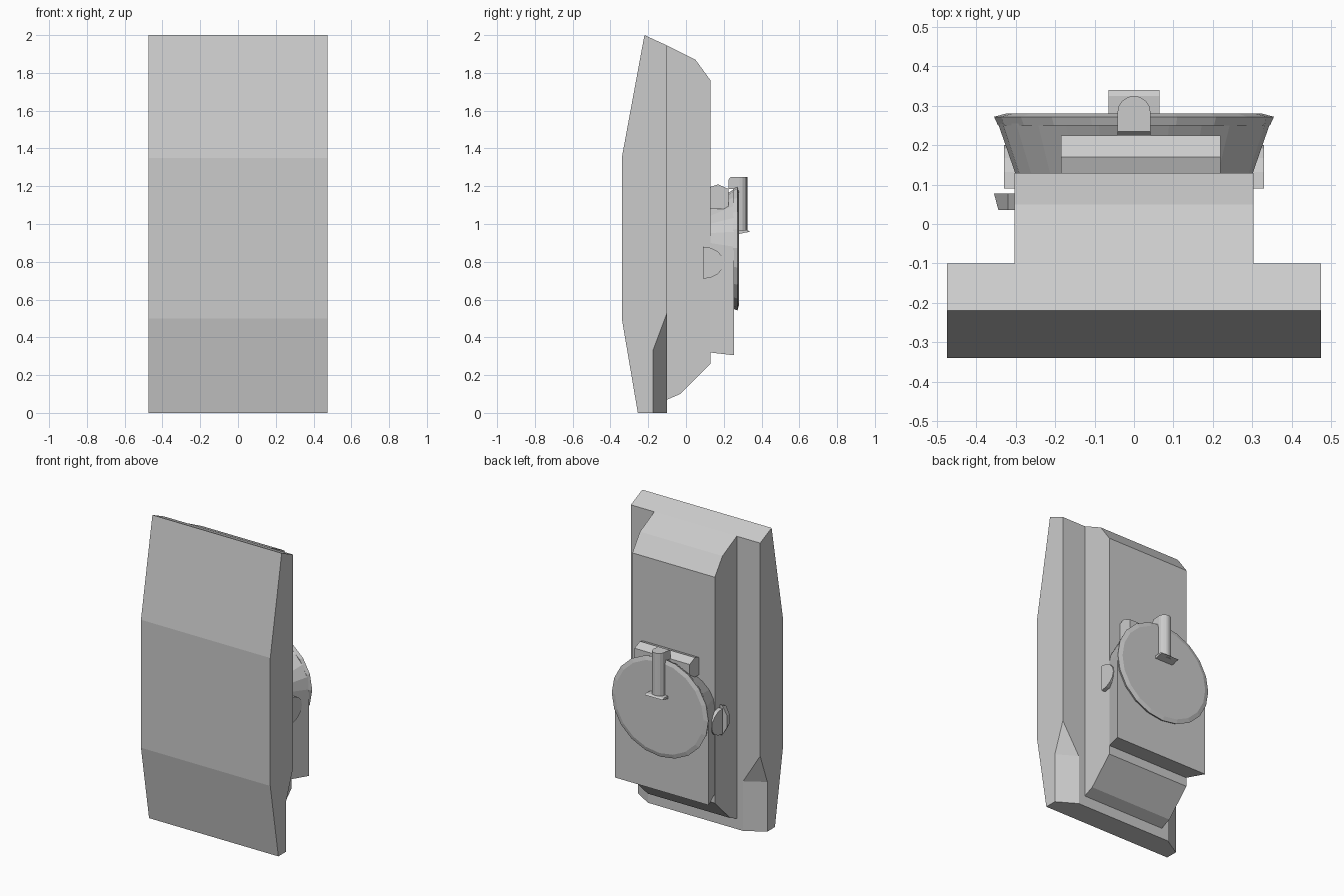
import bpy, bmesh
from math import sin, cos, pi

if "Cube" in bpy.data.objects:
    bpy.data.objects.remove(bpy.data.objects["Cube"])


def loft(name, rings):
    """Capped solid through rings with equal point counts."""
    bm = bmesh.new()
    vs = [[bm.verts.new(p) for p in r] for r in rings]
    n = len(vs[0])
    for a, b in zip(vs, vs[1:]):
        for i in range(n):
            j = (i + 1) % n
            bm.faces.new((a[i], a[j], b[j], b[i]))
    bm.faces.new(vs[0])
    bm.faces.new(vs[-1])
    bmesh.ops.recalc_face_normals(bm, faces=bm.faces)
    me = bpy.data.meshes.new(name)
    bm.to_mesh(me)
    bm.free()
    ob = bpy.data.objects.new(name, me)
    bpy.context.collection.objects.link(ob)
    return ob


def prism_x(name, yz, x0, x1):
    return loft(name, [[(x, y, z) for y, z in yz] for x in (x0, x1)])


def prism_z(name, xy, z0, z1):
    return loft(name, [[(x, y, z) for x, y in xy] for z in (z0, z1)])


def ellipse(y, rx, rz, cz, n=20):
    return [(rx * cos(2 * pi * i / n), y, cz + rz * sin(2 * pi * i / n)) for i in range(n)]


def arch(y, r, cz, top, bottom, n=12):
    pts = [(r * cos(pi * i / n), y, cz + (top - cz) * sin(pi * i / n)) for i in range(n + 1)]
    return [(r, y, bottom)] + pts + [(-r, y, bottom)]


# Front slab with the lower rear corners cut off
slab = prism_x("front_slab", [(-0.22, 2.0), (-0.34, 1.35), (-0.34, 0.5), (-0.255, 0.0),
                              (-0.10, 0.0), (-0.10, 1.945)], -0.475, 0.475)
for s in (-1, 1):
    tri = [(0.6, -0.25, 0.33), (0.225, -0.025, 0.33), (0.6, -0.025, 0.93)]
    cutter = loft("corner_cutter", [[(s * x, y, -0.1) for x, y, z in tri],
                                    [(s * x, y, z) for x, y, z in tri]])
    cutter.hide_render = True
    mod = slab.modifiers.new("corner_cut", "BOOLEAN")
    mod.operation = "DIFFERENCE"
    mod.solver = "EXACT"
    mod.object = cutter
    bpy.context.view_layer.objects.active = slab
    bpy.ops.object.modifier_apply(modifier=mod.name)
    bpy.data.objects.remove(cutter)

# Rear body
prism_x("rear_body", [(-0.10, 1.945), (0.05, 1.87), (0.13, 1.76), (0.13, 0.26),
                      (-0.03, 0.10), (-0.10, 0.07)], -0.303, 0.303)

# Flared back panel with an arched top
loft("back_panel", [arch(0.125, 0.30, 0.90, 1.10, 0.32), arch(0.255, 0.345, 0.88, 1.185, 0.305)])

# Round cover with a thin bevelled rim
loft("round_cover", [ellipse(0.25, 0.345, 0.32, 0.872), ellipse(0.272, 0.355, 0.33, 0.872),
                     ellipse(0.28, 0.325, 0.303, 0.872)])

# Bar behind the top of the cover
prism_x("hinge_bar", [(0.125, 1.08), (0.125, 1.195), (0.17, 1.21), (0.225, 1.185), (0.225, 1.08)],
        -0.185, 0.22)

# Upright handle, its hook over the cover and its foot
r = 0.042
rounded = [(r * cos(pi * i / 8), 0.283 + r * sin(pi * i / 8)) for i in range(9)]
prism_z("handle", [(r, 0.27)] + rounded + [(-r, 0.27)], 0.955, 1.25)
prism_x("handle_hook", [(0.225, 1.185), (0.225, 1.235), (0.235, 1.248), (0.275, 1.248), (0.275, 1.185)], -r, r)
prism_x("handle_foot", [(0.27, 0.945), (0.27, 0.965), (0.325, 0.968), (0.34, 0.96)], -0.065, 0.065)

# Half-round side knobs
half = [(0.09 + 0.11 * sin(pi * i / 8), 0.795 + 0.085 * cos(pi * i / 8)) for i in range(9)]
for s, side in ((-1, "left"), (1, "right")):
    prism_x(side + "_knob", half, s * 0.28, s * 0.33)

# Small flange in front of the left knob
loft("left_flange", [[(-0.30 + dx, y, 0.795 + dz) for dx, dz in
                      ((0.02, -0.10 * k), (-0.02, -0.10 * k), (-0.055 * k, -0.04 * k),
                       (-0.055 * k, 0.04 * k), (-0.02, 0.10 * k), (0.02, 0.10 * k))]
                     for y, k in ((0.035, 0.8), (0.077, 1.0))])
